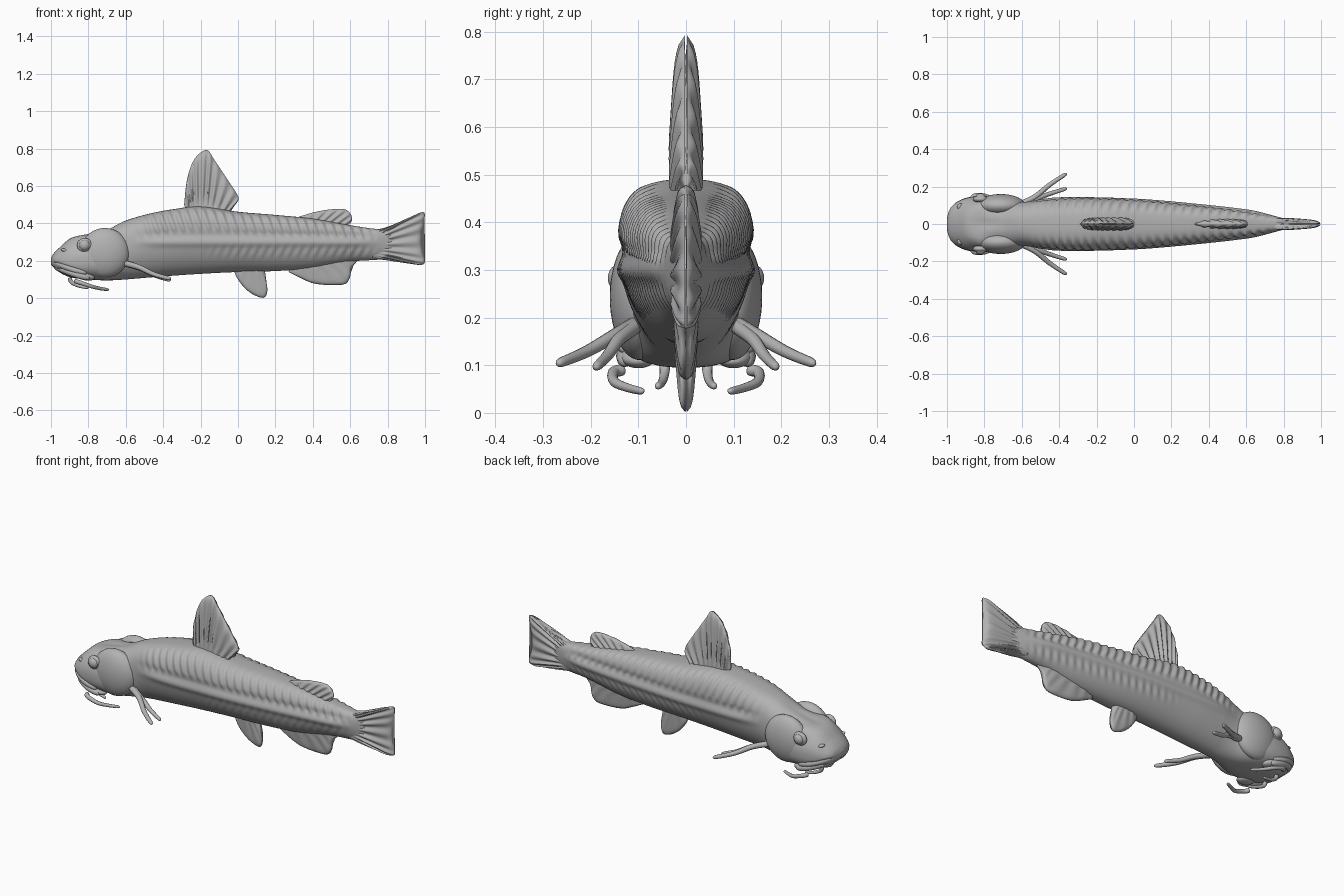
import bpy, bmesh
from math import sin, cos, pi, exp, copysign
from mathutils import Vector

cube = bpy.data.objects.get("Cube")
if cube:
    bpy.data.objects.remove(cube)

GREY = (0.45, 0.45, 0.45, 1)
mat = bpy.data.materials.new("fish grey")
mat.use_nodes = True
mat.diffuse_color = GREY
mat.node_tree.nodes["Principled BSDF"].inputs["Base Color"].default_value = GREY


def spline(pts, t):
    """Catmull-Rom point through tuples of any length, t in 0..1."""
    n = len(pts) - 1
    i = min(int(t * n), n - 1)
    s = t * n - i
    quad = zip(pts[max(i - 1, 0)], pts[i], pts[i + 1], pts[min(i + 2, n)])
    return [b + s / 2 * (c - a + s * (2*a - 5*b + 4*c - d + s * (3*(b - c) + d - a)))
            for a, b, c, d in quad]


def smooth(a, b, v):
    t = max(0, min(1, (v - a) / (b - a)))
    return t * t * (3 - 2 * t)


def bump(v, centre, width):
    return exp(-((v - centre) / width) ** 2)


def finish(name, bm):
    bmesh.ops.recalc_face_normals(bm, faces=bm.faces)
    mesh = bpy.data.meshes.new(name)
    bm.to_mesh(mesh)
    bm.free()
    mesh.materials.append(mat)
    for p in mesh.polygons:
        p.use_smooth = True
    obj = bpy.data.objects.new(name, mesh)
    bpy.context.collection.objects.link(obj)
    return obj


def loft(name, rings):
    """Skin closed rings of points and cap both ends."""
    bm = bmesh.new()
    rows = [[bm.verts.new(p) for p in ring] for ring in rings]
    n = len(rows[0])
    for a, b in zip(rows, rows[1:]):
        for k in range(n):
            m = (k + 1) % n
            bm.faces.new((a[k], a[m], b[m], b[k]))
    bm.faces.new(rows[0])
    bm.faces.new(rows[-1])
    return finish(name, bm)


def tube(name, path, r0, r1, steps=28, sides=12):
    """Tapered rounded tube along a spline."""
    rings = []
    for i in range(steps + 1):
        t = i / steps
        p = Vector(spline(path, t))
        d = (Vector(spline(path, min(t + .01, 1))) - Vector(spline(path, max(t - .01, 0)))).normalized()
        u = d.cross(Vector((0, 0, 1))).normalized()
        v = d.cross(u)
        r = (r0 + (r1 - r0) * t) * max(.15, 1 - abs(2 * t - 1) ** 16) ** .5
        rings.append([p + r * (u * cos(a) + v * sin(a))
                      for a in (2 * pi * k / sides for k in range(sides))])
    return loft(name, rings)


def ball(name, centre, radii, tilt=0):
    bm = bmesh.new()
    bmesh.ops.create_uvsphere(bm, u_segments=40, v_segments=24, radius=1)
    obj = finish(name, bm)
    obj.location, obj.scale, obj.rotation_euler = centre, radii, (0, tilt, 0)
    return obj


def fin(name, root, tip, thick, rays, ripple=.12):
    """Ribbed blade in the middle plane, spanning a root line and a tip line."""
    nu, nv = rays * 8, 20
    rings = []
    for j in range(nv + 1):
        v = j / nv
        front, back = [], []
        for i in range(nu + 1):
            u = i / nu
            (x0, z0), (x1, z1) = spline(root, u), spline(tip, u)
            h = thick * (1 - .5 * v) * max(.02, 1 - abs(2 * u - 1) ** 4) ** .5
            h *= max(.02, 1 - v ** 12) ** .5
            h *= 1 + ripple * cos(2 * pi * rays * u) * 2 * smooth(.1, .4, v)
            x, z = x0 + (x1 - x0) * v, z0 + (z1 - z0) * v
            front.append((x, -h, z))
            back.append((x, h, z))
        rings.append(front + back[::-1])
    return loft(name, rings)


# Body stations: x, belly height, back height, half width
STATIONS = [
    (-1, .18, .215, .03), (-.985, .165, .24, .08), (-.95, .135, .275, .115),
    (-.89, .11, .325, .14), (-.8, .1, .348, .15), (-.7, .095, .37, .14),
    (-.6, .1, .415, .118), (-.48, .11, .45, .13), (-.35, .12, .475, .138),
    (-.2, .13, .49, .138), (0, .14, .462, .13), (.2, .145, .445, .114),
    (.4, .16, .425, .094), (.6, .195, .39, .07), (.74, .205, .37, .045),
    (.84, .215, .365, .02)]


def body_ring(t, sides=112):
    x, lo, hi, w = spline(STATIONS, t)
    trunk = smooth(-.75, -.5, x)
    mid = lo + (hi - lo) * (.42 + .18 * trunk)
    ribs = smooth(-.6, -.4, x) * (1 - smooth(.62, .78, x))
    ring = []
    for k in range(sides):
        a = 2 * pi * k / sides
        c, s = cos(a), sin(a)
        # boxy back, rounded belly on the trunk; the reverse on the head
        e = 2 / ((2.1 + .7 * trunk) if s > 0 else (2.7 - .8 * trunk))
        y = w * copysign(abs(c) ** e, c)
        z = mid + (hi - mid if s > 0 else mid - lo) * copysign(abs(s) ** e, s)
        f = (z - mid) / (hi - mid)
        wave = sin(2 * pi * (x + .35 * abs(z - .3)) / .047)
        upper = smooth(.05, .25, f) * (1 - smooth(.8, 1, f))
        lower = bump(z, .25, .025) * .6 * smooth(-.25, 0, x)
        out = ribs * (.005 * wave * (upper + lower) + .009 * bump(z, .298, .02)
                      - .006 * bump(z, .34, .02))
        # mouth crease
        line = .19 - .36 * (x + .99)
        out -= .014 * bump(z, line, .009) * (1 - smooth(-.86, -.8, x)) * smooth(-1, -.97, x)
        # brow over the eye and hollow between the brows
        out += .012 * bump(x, -.82, .06) * bump(z, .315, .025) * smooth(.02, .08, abs(y))
        out -= .008 * bump(x, -.78, .1) * bump(y, 0, .03) * (s > 0)
        ring.append((x, y + out * c, z + out * s))
    return ring


loft("body", [body_ring(i / 420) for i in range(421)])

# Fins in the middle plane
fin("dorsal_fin", [(-.27, .44), (-.16, .44), (-.04, .43)],
    [(-.288, .5), (-.275, .62), (-.25, .71), (-.215, .765), (-.165, .792), (-.13, .745),
     (-.08, .67), (-.03, .595), (.003, .535), (-.02, .495), (-.06, .465)], .036, 11)
fin("adipose_fin", [(.34, .4), (.46, .385), (.58, .35)],
    [(.31, .43), (.41, .46), (.5, .475), (.57, .475), (.605, .445), (.605, .405), (.57, .375)],
    .026, 8)
fin("anal_fin", [(.3, .19), (.45, .2), (.6, .23)],
    [(.27, .14), (.33, .11), (.4, .08), (.49, .07), (.57, .075), (.598, .11), (.605, .16), (.64, .2)],
    .028, 6, .04)
fin("pelvic_fin", [(.01, .17), (.07, .18), (.13, .17)],
    [(-.02, .14), (.0, .1), (.04, .05), (.09, .015), (.14, .003), (.157, .04), (.15, .1), (.145, .14)],
    .026, 5, .04)
fin("tail_fin", [(.72, .365), (.72, .29), (.72, .21)],
    [(.78, .37), (.87, .405), (.95, .447), (.995, .458), (.995, .41), (.98, .34), (.984, .26),
     (1, .2), (.98, .178), (.9, .187), (.78, .205)], .034, 11, .1)

# Lips wrap round the muzzle
for name, drop, r in (("upper_lip", 0, .016), ("lower_lip", .027, .017)):
    half = [(-.81, .128, .133), (-.88, .128, .152), (-.945, .1, .176), (-.978, .05, .19)]
    pts = half + [(-.985, 0, .195)] + [(x, -y, z) for x, y, z in half[::-1]]
    tube(name, [(x + drop * .6, y, z - drop) for x, y, z in pts], r, r, 60)

# Paired parts: left is +y seen along the fish, placed on both flanks
for side, s in (("near", -1), ("far", 1)):
    ball(side + "_gill_cover", (-.712, s * .098, .243), (.132, .062, .132), .15)
    ball(side + "_eye", (-.82, s * .14, .283), (.029, .024, .029))
    ball(side + "_eye_rim", (-.82, s * .133, .283), (.041, .02, .038))
    ball(side + "_nostril", (-.925, s * .093, .255), (.022, .018, .01), .3)
    ball(side + "_jaw_corner", (-.82, s * .1, .118), (.055, .038, .022), .2)
    for label, path, r in (
            ("pectoral_spine", [(-.62, .1, .19), (-.53, .145, .165), (-.45, .21, .128), (-.36, .27, .103)], .017),
            ("pectoral_ray", [(-.6, .1, .185), (-.51, .14, .155), (-.44, .165, .12), (-.36, .19, .095)], .016),
            ("outer_barbel", [(-.87, .13, .09), (-.85, .152, .085), (-.79, .15, .065), (-.74, .12, .052), (-.69, .09, .045)], .013),
            ("inner_barbel", [(-.9, .045, .11), (-.89, .045, .085), (-.85, .05, .065), (-.8, .06, .055)], .012)):
        tube(side + "_" + label, [(x, s * y, z) for x, y, z in path], r, r * .6)
